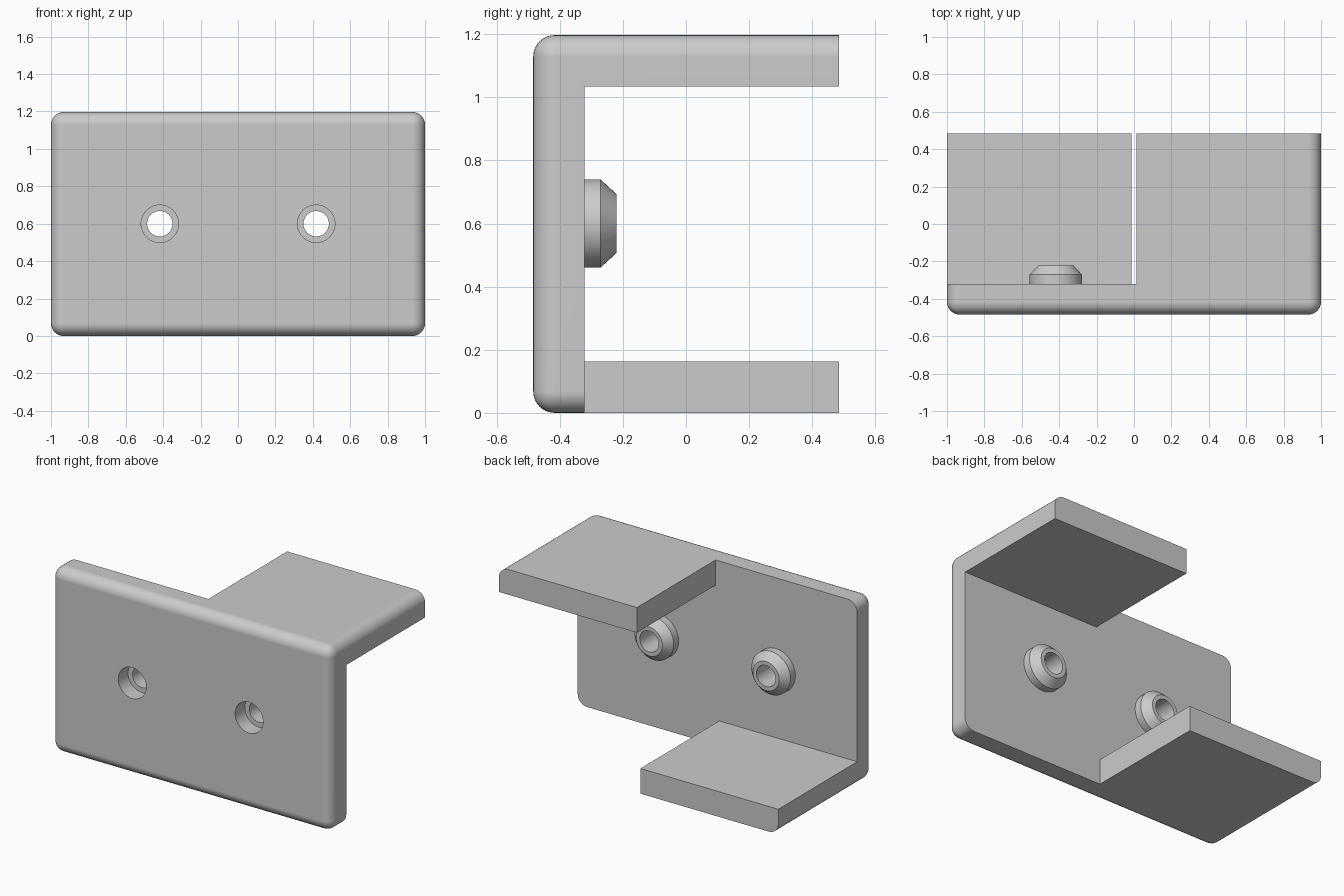
import bpy, bmesh, math

HEIGHT = 1.197
DEPTH = 0.968
WALL = 0.163
FILLET = 0.068
GAP = 0.013
FRONT, BACK = -DEPTH / 2, DEPTH / 2
PLATE_BACK = FRONT + WALL
HOLE_X, HOLE_Z = 0.418, 0.6

default = bpy.data.objects.get("Cube")
if default:
    bpy.data.objects.remove(default, do_unlink=True)

grey = bpy.data.materials.new("plain grey")
grey.use_nodes = True
colour = (0.6, 0.6, 0.6, 1)
grey.diffuse_color = colour
grey.node_tree.nodes["Principled BSDF"].inputs["Base Color"].default_value = colour


def finish(bm, name):
    """Turn a bmesh into a named grey object."""
    bmesh.ops.recalc_face_normals(bm, faces=bm.faces)
    mesh = bpy.data.meshes.new(name)
    bm.to_mesh(mesh)
    bm.free()
    mesh.materials.append(grey)
    obj = bpy.data.objects.new(name, mesh)
    bpy.context.collection.objects.link(obj)
    return obj


def activate(obj):
    bpy.ops.object.select_all(action="DESELECT")
    obj.select_set(True)
    bpy.context.view_layer.objects.active = obj


def lathe(name, profile, x, closed, steps=48):
    """Spin (radius, y) points around a front-to-back axis."""
    bm = bmesh.new()
    rings = []
    for r, y in profile:
        angles = [2 * math.pi * i / steps for i in range(steps)]
        rings.append([bm.verts.new((x + r * math.cos(a), y, HOLE_Z + r * math.sin(a)))
                      for a in angles])
    for a, b in zip(rings, rings[1:]):
        for i in range(steps):
            j = (i + 1) % steps
            bm.faces.new((a[i], a[j], b[j], b[i]))
    if closed:
        bm.faces.new(rings[0])
        bm.faces.new(rings[-1])
    return finish(bm, name)


def cut(obj, cutter):
    cutter.hide_render = True
    mod = obj.modifiers.new("cut", "BOOLEAN")
    mod.operation, mod.solver, mod.object = "DIFFERENCE", "EXACT", cutter
    activate(obj)
    bpy.ops.object.modifier_apply(modifier=mod.name)
    bpy.data.objects.remove(cutter, do_unlink=True)


def smooth(obj):
    activate(obj)
    bpy.ops.object.shade_smooth_by_angle(angle=math.radians(25))
    mod = obj.modifiers.new("even shading", "WEIGHTED_NORMAL")
    mod.keep_sharp = True


# Rounded block: every edge filleted except those around the back
bm = bmesh.new()
bmesh.ops.create_cube(bm, size=1)
for v in bm.verts:
    v.co.x *= 2
    v.co.y *= DEPTH
    v.co.z = (v.co.z + 0.5) * HEIGHT
edges = [e for e in bm.edges if min(v.co.y for v in e.verts) < 0]
bmesh.ops.bevel(bm, geom=edges, offset=FILLET, segments=8, profile=0.5,
                affect="EDGES", clamp_overlap=True)
bracket = finish(bm, "bracket_plate_and_shelves")

# Z-shaped clearance leaves one upper and one lower shelf behind the plate
top = HEIGHT - WALL
outline = [(-2, 2), (GAP, 2), (GAP, top), (2, top),
           (2, -1), (-GAP, -1), (-GAP, WALL), (-2, WALL)]
bm = bmesh.new()
near = [bm.verts.new((x, PLATE_BACK, z)) for x, z in outline]
far = [bm.verts.new((x, BACK + 0.2, z)) for x, z in outline]
bm.faces.new(near)
bm.faces.new(far)
for i in range(len(near)):
    j = (i + 1) % len(near)
    bm.faces.new((near[i], near[j], far[j], far[i]))
cut(bracket, finish(bm, "shelf_clearance"))

# Counterbored holes through the plate, with a chamfered boss behind each
BORE, SINK, BOSS, TIP = 0.068, 0.1, 0.14, 0.094
LEDGE = FRONT + 0.1
for side, x in (("left", HOLE_X), ("right", -HOLE_X)):
    drill = [(SINK, FRONT - 0.1), (SINK, LEDGE), (BORE, LEDGE), (BORE, PLATE_BACK + 0.1)]
    cut(bracket, lathe("drill", drill, x, True))
    ring = [(BOSS, PLATE_BACK), (BOSS, PLATE_BACK + 0.05), (TIP, PLATE_BACK + 0.1),
            (BORE, PLATE_BACK + 0.1), (BORE, PLATE_BACK)]
    smooth(lathe(side + "_boss", ring, x, False))
smooth(bracket)
